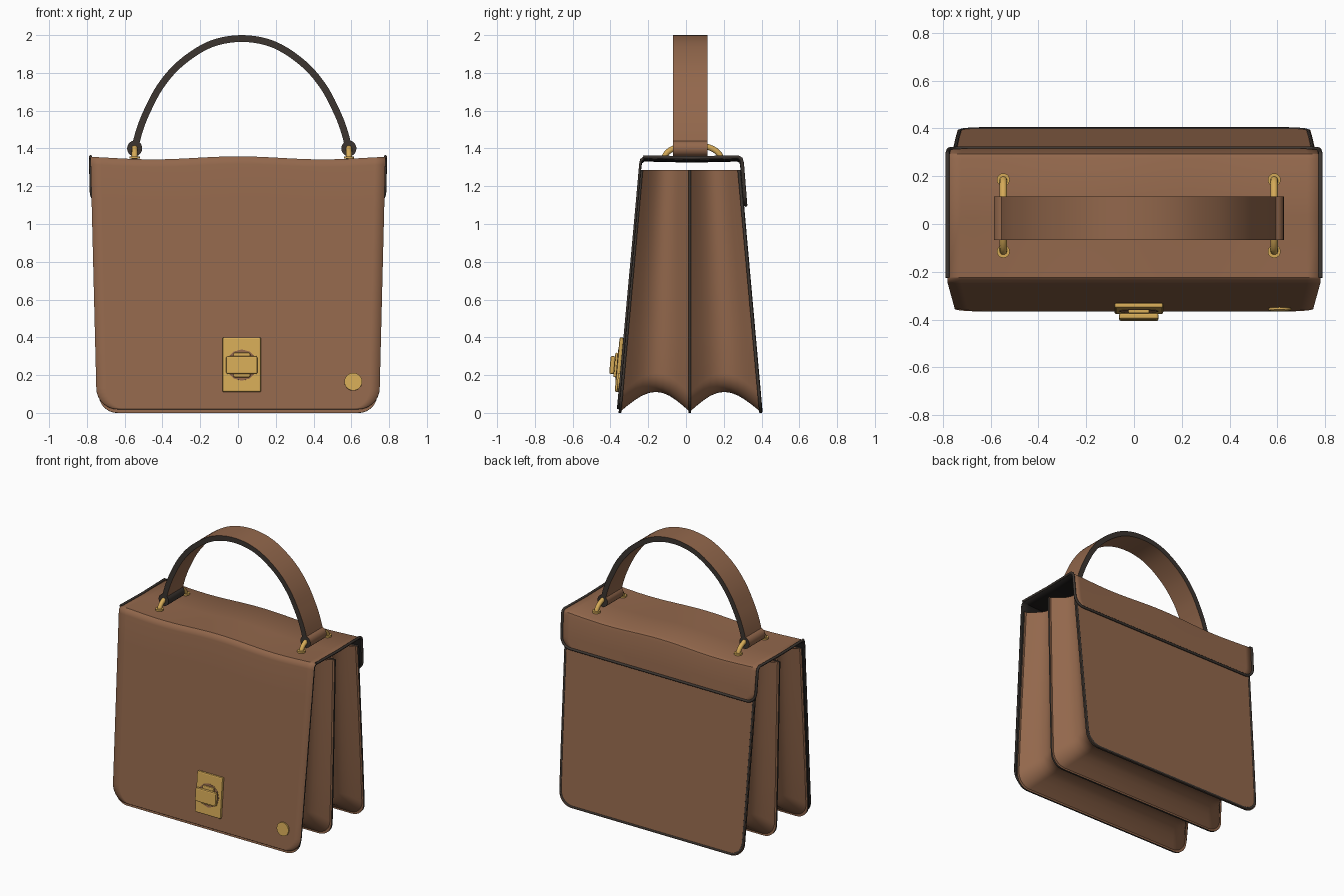
import bpy, bmesh
from math import sin, cos, pi, sqrt, radians
from mathutils import Vector

if "Cube" in bpy.data.objects:
    bpy.data.objects.remove(bpy.data.objects["Cube"])


def material(name, rgb):
    m = bpy.data.materials.new(name)
    m.use_nodes = True
    m.diffuse_color = (*rgb, 1)
    m.node_tree.nodes["Principled BSDF"].inputs["Base Color"].default_value = (*rgb, 1)
    return m


LEATHER = material("brown leather", (0.29, 0.137, 0.072))
EDGE = material("dark edge paint", (0.045, 0.036, 0.03))
LINING = material("black lining", (0.014, 0.012, 0.011))
GOLD = material("gold metal", (0.66, 0.4, 0.095))
MID = 0.02      # centre offset of the handle and clasp
TOP = 1.285     # top of the body


def finish(name, bm, mats, smooth=True):
    me = bpy.data.meshes.new(name)
    bm.to_mesh(me)
    bm.free()
    for m in mats:
        me.materials.append(m)
    ob = bpy.data.objects.new(name, me)
    bpy.context.collection.objects.link(ob)
    if smooth:
        bpy.ops.object.select_all(action='DESELECT')
        ob.select_set(True)
        bpy.context.view_layer.objects.active = ob
        bpy.ops.object.shade_smooth_by_angle(angle=radians(40))
    return ob


def sheet(name, rows, mats, rule=None, closed=False):
    """Skin a grid of points, row after row."""
    bm = bmesh.new()
    grid = [[bm.verts.new(p) for p in row] for row in rows]
    for a, b in zip(grid, grid[1:]):
        n = len(a)
        for i in range(n if closed else n - 1):
            j = (i + 1) % n
            bm.faces.new((a[i], a[j], b[j], b[i]))
    if closed:
        bm.faces.new(grid[0][::-1])
        bm.faces.new(grid[-1])
        bmesh.ops.recalc_face_normals(bm, faces=bm.faces)
    bm.normal_update()
    if rule:
        for f in bm.faces:
            f.material_index = rule(f)
    return finish(name, bm, mats)


def solidify(ob, thickness, offset, back, rim):
    mod = ob.modifiers.new("thickness", 'SOLIDIFY')
    mod.thickness, mod.offset = thickness, offset
    mod.material_offset, mod.material_offset_rim = back, rim


def tube(name, points, radius, mat):
    cu = bpy.data.curves.new(name, 'CURVE')
    cu.dimensions = '3D'
    cu.bevel_depth, cu.bevel_resolution, cu.use_fill_caps = radius, 3, True
    sp = cu.splines.new('POLY')
    sp.points.add(len(points) - 1)
    for p, co in zip(sp.points, points):
        p.co = (*co, 1)
    cu.materials.append(mat)
    ob = bpy.data.objects.new(name, cu)
    bpy.context.collection.objects.link(ob)


# Body: three panels joined by concave folded gussets
def outline(inset, radius=0.1):
    """U-shaped border with round lower corners, as (x, z) pairs."""
    half = [(0.738 + 0.02 * z - inset, z) for z in (TOP, 1.0, 0.7, 0.4)]
    cx, cz = 0.738 - inset - radius, inset + radius
    half += [(cx + radius * cos(a), cz - radius * sin(a)) for a in (i * pi / 16 for i in range(9))]
    return half + [(-x, z) for x, z in reversed(half)]


def depth(t, z):
    """y of the front panel (t=0), divider (1) and back panel (2)."""
    lean = 0.115 * z / TOP
    ends = (-0.35 + lean, 0.02, 0.395 - lean)
    i = min(int(t), 1)
    return ends[i] + (ends[i + 1] - ends[i]) * (t - i)


STEPS = 20
rows = []
for k in range(STEPS + 1):
    t = 2 * k / STEPS
    inset = 0.006 + 0.105 * abs(sin(pi * t))
    rows.append([(x, depth(t, z), z) for x, z in outline(inset)])
sheet("gussets", rows, [LEATHER])

for t, name in enumerate(("front_panel", "divider_panel", "back_panel")):
    bm = bmesh.new()
    pts = [(x, depth(t, z), z) for x, z in outline(0)]
    face = bm.faces.new([bm.verts.new(p) for p in pts])
    face.normal_update()
    if (face.normal.y > 0) != (t == 2):
        face.normal_flip()
    solidify(finish(name, bm, [LEATHER, EDGE], False), 0.014, 0, 0, 1)
tube("back_panel_trim", [(x, depth(2, z) + 0.002, z) for x, z in outline(0.009)], 0.009, EDGE)

# Flap: one sheet up the front, over the top and down the back
PROFILE = [Vector(p) for p in ((-0.366, 0.02), (-0.248, 1.31), (-0.243, 1.335), (-0.225, 1.35),
                               (0.03, 1.345), (0.275, 1.35), (0.292, 1.34), (0.298, 1.32), (0.316, 1.1))]
lengths = [(b - a).length for a, b in zip(PROFILE, PROFILE[1:])]
TOTAL = sum(lengths)


def along(s):
    for a, b, l in zip(PROFILE, PROFILE[1:], lengths):
        if s <= l + 1e-6:
            return a.lerp(b, s / l)
        s -= l
    return PROFILE[-1]


def flap_half_width(s, z):
    w = 0.747 + 0.025 * z
    for d, r in ((s, 0.11), (TOTAL - s, 0.07)):
        if d < r:
            w += sqrt(max(0, r * r - (r - d) ** 2)) - r
    return w


stations = {0.11 * (1 - cos(i * pi / 16)) for i in range(9)}
stations |= {TOTAL - 0.07 * (1 - cos(i * pi / 16)) for i in range(9)}
stations |= {sum(lengths[:i]) for i in range(1, len(lengths))}
stations |= {0.3, 0.6, 0.9, 1.1}
rows = []
for s in sorted(stations):
    y, z = along(s)
    w = flap_half_width(s, z)
    wave = 0.008 * min(1, max(0, (z - 1.1) / 0.2))
    rows.append([(w * u, y, z + wave * cos(7 * w * u)) for u in (i / 14 - 1 for i in range(29))])
flap = sheet("flap", rows, [LEATHER, LINING, EDGE])
solidify(flap, 0.012, -1, 1, 2)

# Dark border round the rear part of the flap
rear = [r for r in rows if r[0][1] > -0.23 and r[0][2] > 1.05]
border = [r[0] for r in rear] + rear[-1][1:-1] + [r[-1] for r in reversed(rear)]
tube("flap_border", border, 0.009, EDGE)

# Handle: flat strap bent into an arch, dark on its cut edges
KNOTS = [(0.567, 1.4), (0.54, 1.5), (0.5, 1.6), (0.43, 1.73), (0.325, 1.85), (0.17, 1.95)]
KNOTS = [Vector(p) for p in KNOTS + [(0, 1.982)] + [(-x, z) for x, z in reversed(KNOTS)]]
path = []
for i in range(len(KNOTS) - 1):
    a, b = KNOTS[i], KNOTS[i + 1]
    before = KNOTS[i - 1] if i else a
    after = KNOTS[min(i + 2, len(KNOTS) - 1)]
    for k in range(5):
        t = k / 5
        path.append(0.5 * (2 * a + (b - before) * t + (2 * before - 5 * a + 4 * b - after) * t * t
                           + (3 * a - before - 3 * b + after) * t ** 3))
path.append(KNOTS[-1])
FRONT, BACK = -0.068, 0.115
rows = []
for i, p in enumerate(path):
    d = (path[min(i + 1, len(path) - 1)] - path[max(i - 1, 0)]).normalized()
    n = Vector((d.y, -d.x)) * 0.018
    rows.append([(MID + q.x, y, q.y) for q, y in ((p + n, FRONT), (p + n, BACK), (p - n, BACK), (p - n, FRONT))])
sheet("handle", rows, [LEATHER, EDGE], lambda f: int(abs(f.normal.y) > 0.7), True)

# Strap loops, half rings and washers at both handle ends
for side, label in ((-1, "right"), (1, "left")):
    x = MID + side * 0.567
    rows = [[(x + 0.04 * cos(a), y, 1.4 + 0.042 * sin(a)) for a in (i * pi / 10 for i in range(20))]
            for y in (FRONT, BACK)]
    sheet(label + "_strap_loop", rows, [LEATHER, EDGE],
          lambda f: int(abs(f.normal.y) > 0.7 or (side < 0 and f.normal.x > 0.3)), True)
    ring = [(x, 0.035 + 0.15 * cos(a), 1.345 + 0.075 * sin(a)) for a in (i * pi / 20 for i in range(21))]
    tube(label + "_ring", ring, 0.016, GOLD)
    for y, end in ((-0.115, "front"), (0.185, "back")):
        bpy.ops.mesh.primitive_cylinder_add(vertices=20, radius=0.027, depth=0.012, location=(x, y, 1.352))
        bpy.context.object.name = f"{label}_{end}_washer"
        bpy.context.object.data.materials.append(GOLD)

# Clasp and stud, laid on the sloping front
SLOPE = -0.0912


def on_front(name, x, z, out, mat, bevel=0.0):
    ob = bpy.context.object
    ob.name = name
    ob.location = (x, -0.366 + 0.0915 * (z - 0.02) - out, z)
    ob.rotation_euler.x += SLOPE
    ob.data.materials.append(mat)
    if bevel:
        mod = ob.modifiers.new("soft edges", 'BEVEL')
        mod.width, mod.segments = bevel, 2


def block(name, size, z, out, bevel):
    bpy.ops.mesh.primitive_cube_add(size=1)
    bpy.context.object.scale = size
    bpy.ops.object.transform_apply(location=False, rotation=False, scale=True)
    on_front(name, MID, z, out, GOLD, bevel)


def disc(name, sides, radius, thick, x, z, out, mat):
    bpy.ops.mesh.primitive_cylinder_add(vertices=sides, radius=radius, depth=thick,
                                        rotation=(pi / 2, 0, 0))
    on_front(name, x, z, out, mat)


block("clasp_plate", (0.205, 0.022, 0.29), 0.255, 0.009, 0.008)
disc("clasp_window", 12, 0.083, 0.006, MID, 0.253, 0.019, LEATHER)
block("clasp_stem", (0.09, 0.03, 0.13), 0.253, 0.02, 0.006)
block("clasp_knob", (0.165, 0.026, 0.095), 0.253, 0.045, 0.008)
disc("stud", 24, 0.047, 0.012, 0.61, 0.165, 0.004, GOLD)
